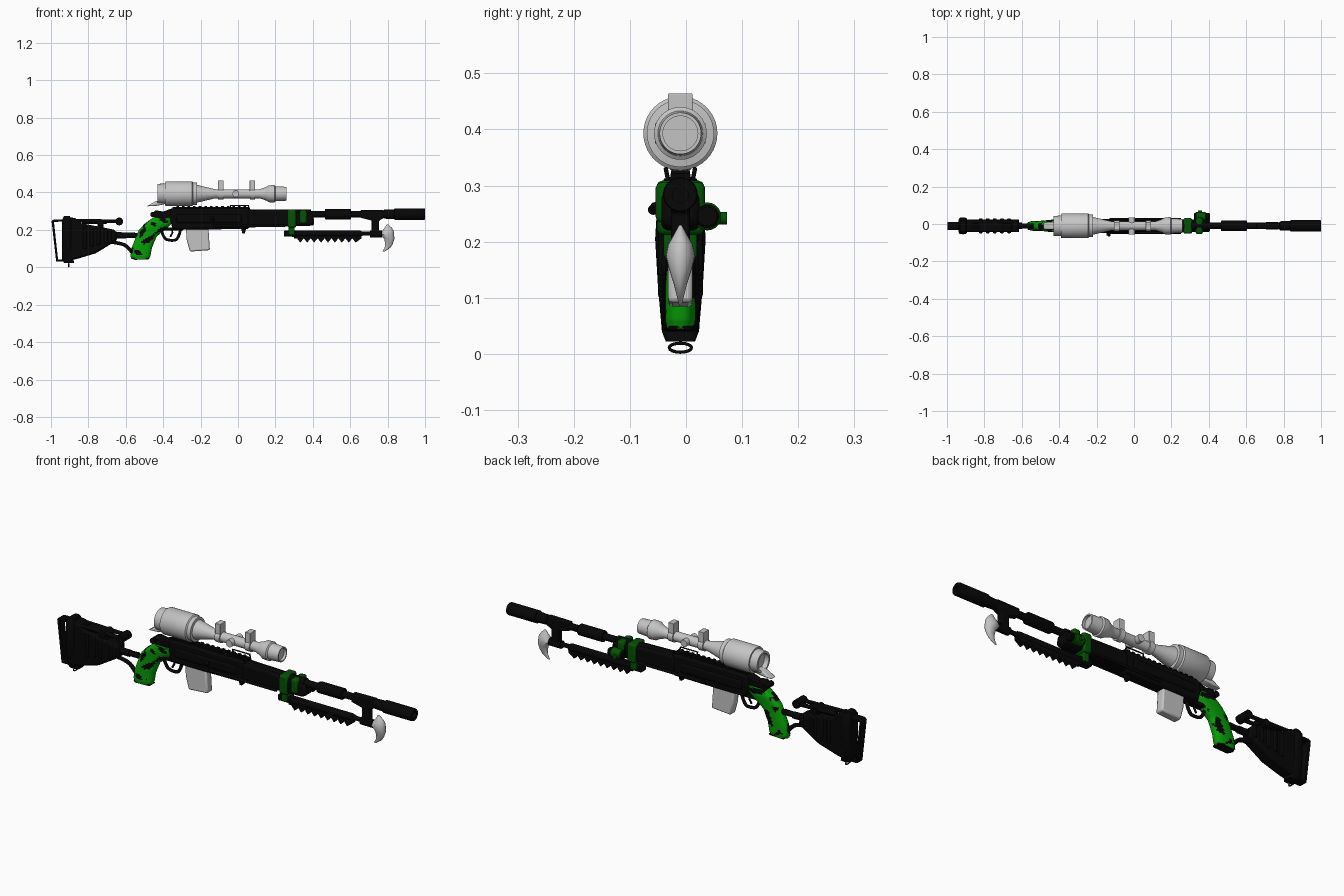
import bpy, bmesh, math
from mathutils import Vector, noise

if "Cube" in bpy.data.objects:
    bpy.data.objects.remove(bpy.data.objects["Cube"])

YC = -0.01          # centre plane of the rifle


def material(name, rgb):
    m = bpy.data.materials.new(name)
    m.use_nodes = True
    m.diffuse_color = (*rgb, 1)
    m.node_tree.nodes["Principled BSDF"].inputs["Base Color"].default_value = (*rgb, 1)
    return m


BLACK = material("matte black", (0.002, 0.002, 0.002))
GREEN = material("bright green", (0.002, 0.34, 0.002))
DARK = material("dark green", (0.001, 0.085, 0.001))
GREY = material("light grey", (0.55, 0.55, 0.55))


def finish(bm, name, mat, bevel=0):
    bmesh.ops.recalc_face_normals(bm, faces=bm.faces)
    me = bpy.data.meshes.new(name)
    bm.to_mesh(me)
    bm.free()
    ob = bpy.data.objects.new(name, me)
    bpy.context.collection.objects.link(ob)
    me.materials.append(mat)
    if bevel:
        b = ob.modifiers.new("bevel", "BEVEL")
        b.width, b.segments = bevel, 2
    bpy.ops.object.select_all(action="DESELECT")
    ob.select_set(True)
    bpy.context.view_layer.objects.active = ob
    bpy.ops.object.shade_smooth_by_angle(angle=math.radians(35))
    return ob


def skin(rings, name, mat):
    """Join equal rings of points into a closed skin."""
    bm = bmesh.new()
    vs = [[bm.verts.new(p) for p in r] for r in rings]
    n = len(vs[0])
    for a, b in zip(vs, vs[1:]):
        for i in range(n):
            bm.faces.new((a[i], a[(i + 1) % n], b[(i + 1) % n], b[i]))
    bm.faces.new(vs[0])
    bm.faces.new(vs[-1])
    return finish(bm, name, mat)


def lathe(name, profile, z, mat, y=YC, sides=32):
    """Turn (x, radius) pairs around a lengthwise axis."""
    ang = [2 * math.pi * i / sides for i in range(sides)]
    return skin([[(x, y + r * math.cos(a), z + r * math.sin(a)) for a in ang]
                 for x, r in profile], name, mat)


def loft(name, slices, mat, sides=24, power=0.75):
    """Stack rounded slices given as (x min, x max, z, half width)."""
    def sp(v):
        return math.copysign(abs(v) ** power, v)
    ang = [2 * math.pi * i / sides for i in range(sides)]
    return skin([[((a + b) / 2 + (b - a) / 2 * sp(math.cos(t)), YC + w * sp(math.sin(t)), z)
                  for t in ang] for a, b, z, w in slices], name, mat)


def prism(name, pts, half, mat, bevel=0.004, y=YC):
    """Extrude a side profile of (x, z) points across the width."""
    bm = bmesh.new()
    f = bm.faces.new([bm.verts.new((x, y - half, z)) for x, z in pts])
    new = bmesh.ops.extrude_face_region(bm, geom=[f])["geom"]
    bmesh.ops.translate(bm, vec=(0, 2 * half, 0),
                        verts=[v for v in new if isinstance(v, bmesh.types.BMVert)])
    return finish(bm, name, mat, bevel)


def box(name, x0, x1, z0, z1, half, mat, bevel=0.004, y=YC):
    return prism(name, [(x0, z0), (x1, z0), (x1, z1), (x0, z1)], half, mat, bevel, y)


def rod(name, pts, r, mat, closed=False, kind="POLY"):
    """Round bar along (x, y, z) points."""
    cu = bpy.data.curves.new(name, "CURVE")
    cu.dimensions, cu.bevel_depth, cu.bevel_resolution = "3D", r, 3
    cu.use_fill_caps = True
    s = cu.splines.new(kind)
    s.points.add(len(pts) - 1)
    for p, c in zip(s.points, pts):
        p.co = (*c, 1)
    s.use_cyclic_u = closed
    if kind == "NURBS":
        s.order_u, s.use_endpoint_u = 3, True
    ob = bpy.data.objects.new(name, cu)
    bpy.context.collection.objects.link(ob)
    cu.materials.append(mat)
    bpy.ops.object.select_all(action="DESELECT")
    ob.select_set(True)
    bpy.context.view_layer.objects.active = ob
    bpy.ops.object.convert(target="MESH")


def knob(name, x, z, y0, y1, r, mat, sides=20):
    """Cylinder lying across the rifle."""
    ang = [2 * math.pi * i / sides for i in range(sides)]
    return skin([[(x + r * math.cos(a), y, z + r * math.sin(a)) for a in ang]
                 for y in (y0, y1)], name, mat)


# Scope
SZ = 0.393
lathe("scope_body", [(-.405, .042), (-.43, .042), (-.43, .053), (-.39, .055), (-.39, .063),
                     (-.385, .066), (-.245, .066), (-.24, .06), (-.22, .06), (-.218, .047),
                     (-.12, .024), (.115, .024), (.15, .036), (.165, .045), (.195, .047),
                     (.20, .04), (.258, .037), (.258, .031), (.245, .031)], SZ, GREY, sides=40)
for side, x in (("rear", -.092), ("front", .077)):
    lathe(side + "_scope_ring", [(x - .014, .03), (x + .014, .03)], SZ, GREY)
    box(side + "_scope_ring_block", x - .015, x + .015, SZ + .015, .464, .022, GREY, .002)
knob("scope_side_turret", -.012, SZ, YC - .045, YC + .045, .018, GREY)
prism("scope_rear_lever", [(-.488, .326), (-.44, .328), (-.40, .335), (-.385, .345), (-.40, .358),
                           (-.44, .354), (-.46, .342)], .02, GREY, .006)

# Barrel and muzzle
BZ = .284
lathe("barrel", [(.05, .024), (.39, .024), (.39, .017), (.465, .017), (.465, .026), (.47, .028),
                 (.60, .028), (.605, .024), (.605, .017), (.83, .017)], BZ, BLACK)
lathe("suppressor", [(.78, .024), (.835, .026), (.838, .031), (.995, .031), (1, .029),
                     (1, .014), (.97, .014)], BZ, BLACK)
prism("muzzle_mount", [(.655, .305), (.78, .307), (.78, .263), (.755, .25), (.755, .18), (.715, .18),
                       (.715, .25), (.655, .265)], .017, BLACK)

# Receiver
prism("receiver", [(-.365, .262), (-.36, .308), (-.34, .315), (.06, .315), (.06, .205), (-.13, .203),
                   (-.30, .203), (-.35, .205)], .032, BLACK, .01)
box("receiver_side_cover", -.33, .02, .235, .285, .038, BLACK, .01)
box("trigger_housing", -.425, -.29, .198, .214, .02, BLACK)
box("top_rail", -.35, .06, .308, .322, .018, BLACK, .002)
for i in range(13):
    x = -.33 + i * .03
    box("rail_tooth", x, x + .014, .318, .327, .017, BLACK, 0)
prism("rear_sight", [(-.47, .275), (-.44, .305), (-.40, .298), (-.35, .316), (-.35, .265), (-.44, .265)],
      .022, BLACK)
knob("rear_sight_knob", -.455, .282, YC - .03, YC + .03, .014, BLACK)
for s in (-1, 1):
    rod("side_rail", [(-.13, YC + s * .036, .222), (.25, YC + s * .036, .222)], .007, BLACK)
    rod("carry_rail", [(-.04, YC + s * .02, .30), (-.04, YC + s * .026, .33), (.055, YC + s * .026, .33),
                       (.065, YC + s * .02, .30)], .004, BLACK)
prism("lower_catch", [(.015, .21), (.045, .21), (.036, .18), (.024, .18)], .012, BLACK, .002)
rod("bolt_handle", [(-.14, YC, .27), (-.14, YC - .045, .262), (-.13, YC - .05, .255)], .009, BLACK)

# Handguard with green clamps
prism("handguard", [(.05, .305), (.25, .30), (.40, .285), (.41, .235), (.39, .222), (.05, .213)],
      .034, BLACK, .012)
box("wide_clamp", .264, .311, .212, .309, .042, DARK, .01)
box("wide_clamp_bracket", .27, .302, .172, .22, .03, DARK)
box("narrow_clamp", .33, .368, .234, .306, .044, DARK, .01)

# Side lamp in its clamp
lathe("side_lamp", [(.32, .016), (.325, .021), (.40, .021), (.405, .017)], .245, BLACK, y=.038, sides=20)
lathe("side_lamp_sleeve", [(.33, .022), (.333, .025), (.382, .025), (.385, .022)], .245, DARK,
      y=.038, sides=20)
knob("side_lamp_screw", .352, .242, .05, .073, .011, DARK)

# Saw blade under the barrel
box("saw_mount", .245, .31, .165, .196, .02, BLACK)
teeth = [(.30, .195), (.30, .155)]
for i in range(9):
    x = .315 + i * .037
    teeth += [(x, .155), (x + .018, .132)]
prism("saw_blade", teeth + [(.66, .155), (.665, .19)], .012, BLACK, 0)
lathe("saw_spine", [(.29, .018), (.65, .018), (.665, .011), (.775, .011)], .18, BLACK, sides=16)
lathe("saw_collar", [(.705, .02), (.77, .02)], .178, BLACK, sides=16)

# Claw
loft("claw", [(.795, .802, .23, .002), (.785, .822, .212, .012), (.772, .832, .195, .022),
              (.762, .835, .175, .026), (.782, .836, .15, .02), (.787, .828, .125, .012),
              (.784, .815, .105, .007), (.772, .785, .085, .002)], GREY, sides=20, power=1)

# Magazine
prism("magazine", [(-.278, .21), (-.275, .15), (-.258, .084), (-.15, .092), (-.152, .115),
                   (-.158, .21)], .022, GREY, .008)

# Trigger and guard
rod("trigger_guard", [(-.415, YC, .215), (-.40, YC, .155), (-.36, YC, .142), (-.318, YC, .148),
                      (-.305, YC, .21)], .008, BLACK, kind="NURBS")
rod("trigger", [(-.355, YC, .21), (-.35, YC, .185), (-.362, YC, .163)], .005, BLACK)

# Pistol grip, finely sliced so the blocky camouflage follows its faces
keys = [(-.57, -.475, .045, .024), (-.575, -.468, .06, .027), (-.568, -.46, .105, .027),
        (-.545, -.435, .165, .027), (-.53, -.39, .2, .029), (-.50, -.355, .232, .033),
        (-.455, -.345, .266, .033)]
fine = []
for a, b in zip(keys, keys[1:]):
    fine += [tuple(p + (q - p) * t / 7 for p, q in zip(a, b)) for t in range(7)]
grip = loft("pistol_grip", fine + [keys[-1]], GREEN, sides=64)
grip.data.materials.append(BLACK)
for f in grip.data.polygons:
    c = f.center
    block = Vector((round(c.x / .009) * .22 + 4, round(c.y / .012) * .3, round(c.z / .008) * .26))
    front_toe = c.x > -.49 and c.z < .1
    if c.z < .046 or (noise.noise(block) > .2 and not front_toe):
        f.material_index = 1
prism("grip_cap", [(-.57, .05), (-.555, .04), (-.478, .042), (-.472, .05)], .022, BLACK, .003)

# Stock
prism("stock_body", [(-.925, .265), (-.87, .265), (-.835, .235), (-.655, .20), (-.645, .145), (-.76, .075),
                     (-.86, .045), (-.925, .03)], .034, BLACK, .012)
for i in range(5):
    x = -.83 + i * .038
    box("stock_rib", x, x + .02, .10 + i * .01, .222 - i * .006, .04, BLACK, .005)
loft("butt_pad", [(-.93, -.875, .022, .026), (-.94, -.88, .04, .033), (-.94, -.89, .12, .04),
                  (-.94, -.89, .205, .045), (-.94, -.89, .255, .042), (-.93, -.90, .275, .03)],
     BLACK, power=.5)
prism("butt_strap", [(-.90, .257), (-.985, .256), (-.997, .248), (-.972, .03), (-.90, .03), (-.90, .04),
                     (-.962, .041), (-.984, .243), (-.90, .245)], .022, BLACK, .003)
rod("sling_loop", [(-.905, YC + .02 * math.cos(t), .011 + .008 * math.sin(t))
                   for t in [i * math.pi / 8 for i in range(16)]], .003, BLACK, closed=True)
lathe("buffer_tube", [(-.68, .017), (-.60, .017), (-.60, .013), (-.49, .013)], .17, BLACK, sides=20)
rod("lower_strut", [(-.68, YC, .135), (-.62, YC, .128), (-.585, YC, .105), (-.55, YC, .06)],
    .010, BLACK, kind="NURBS")
rod("upper_strut", [(-.67, YC, .185), (-.60, YC, .175), (-.55, YC, .18)], .008, BLACK, kind="NURBS")

# Cheek rest
for s in (-1, 1):
    rod("cheek_rest_bar", [(-.86, YC + s * .022, .25), (-.63, YC + s * .022, .245)], .01, BLACK)
box("cheek_rest_pad", -.835, -.70, .232, .256, .022, BLACK, .006)
knob("cheek_rest_front_knob", -.635, .245, YC - .034, YC + .034, .021, BLACK)
knob("cheek_rest_middle_knob", -.735, .24, YC - .034, YC + .034, .018, BLACK)
box("cheek_rest_post", -.75, -.72, .19, .24, .016, BLACK)
